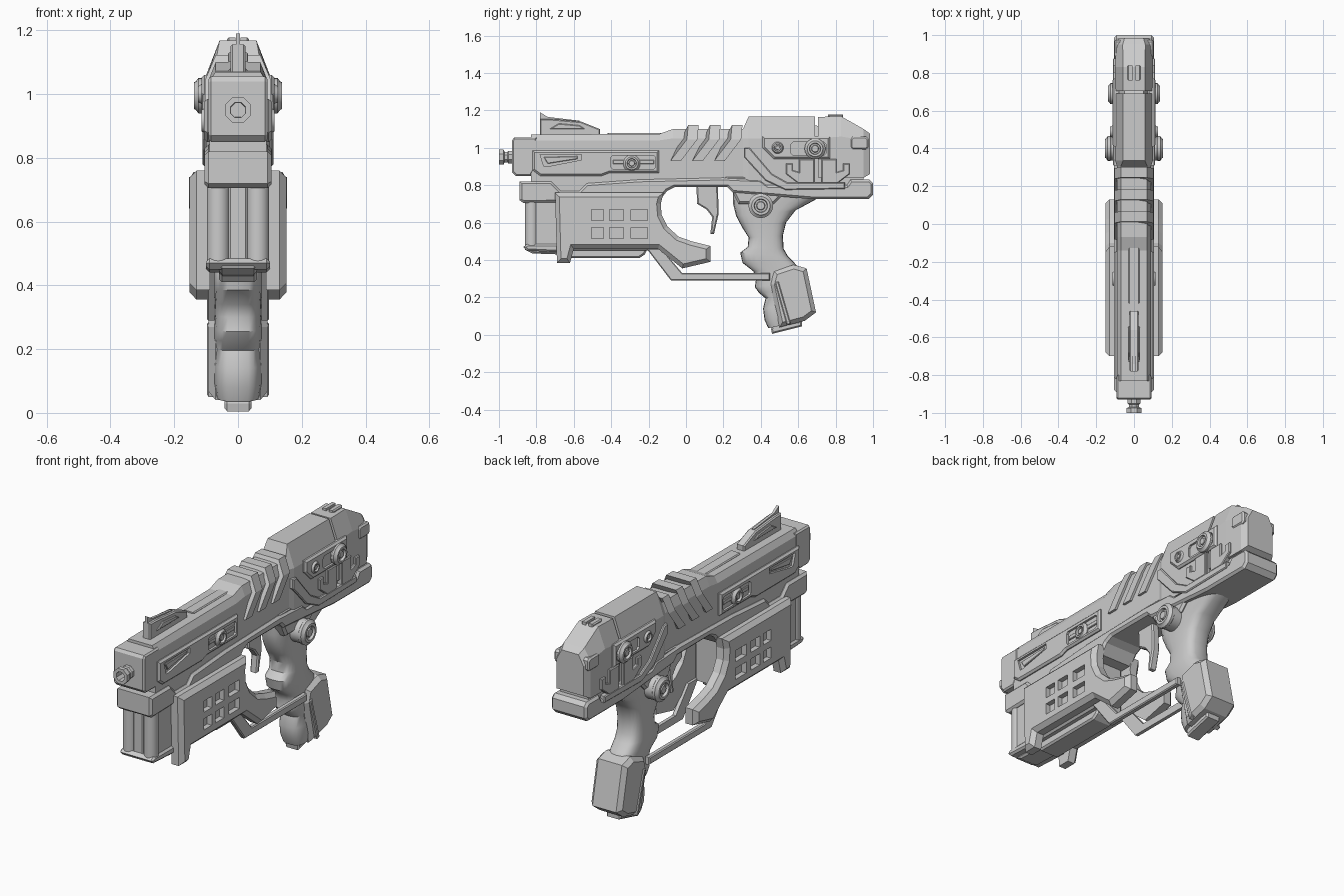
import bpy, bmesh
from math import cos, sin, pi, copysign


def finish(name, bm, mirror=False, smooth=False):
    bmesh.ops.recalc_face_normals(bm, faces=bm.faces[:])
    me = bpy.data.meshes.new(name)
    bm.to_mesh(me)
    bm.free()
    ob = bpy.data.objects.new(name, me)
    bpy.context.collection.objects.link(ob)
    if smooth:
        bpy.ops.object.select_all(action='DESELECT')
        ob.select_set(True)
        bpy.context.view_layer.objects.active = ob
        bpy.ops.object.shade_smooth_by_angle(angle=0.6)
    if mirror:
        ob.modifiers.new("Mirror", 'MIRROR').use_mirror_merge = False
    return ob


def skin(bm, rings):
    vs = [[bm.verts.new(p) for p in r] for r in rings]
    n = len(vs[0])
    for a, b in zip(vs, vs[1:]):
        for i in range(n):
            bm.faces.new((a[i], a[(i + 1) % n], b[(i + 1) % n], b[i]))
    bm.faces.new(vs[0][::-1])
    bm.faces.new(vs[-1])


def loft(name, rings, mirror=False, smooth=False):
    bm = bmesh.new()
    skin(bm, rings)
    return finish(name, bm, mirror, smooth)


def prism(name, pts, x1, bevel=0.008, x0=None):
    """Side profile (y, z) extruded across x, cap edges chamfered; x0 given = mirrored pair."""
    pair = x0 is not None
    a = x0 if pair else -x1
    bm = bmesh.new()
    skin(bm, [[(x, y, z) for y, z in pts] for x in (a, x1)])
    bmesh.ops.recalc_face_normals(bm, faces=bm.faces[:])
    caps = (x1,) if pair else (a, x1)
    edges = [e for e in bm.edges if any(all(abs(v.co.x - c) < 1e-4 for v in e.verts) for c in caps)]
    if bevel:
        bmesh.ops.bevel(bm, geom=edges, offset=bevel, segments=1, affect='EDGES', clamp_overlap=True)
    return finish(name, bm, pair)


def rect(y0, y1, z0, z1, c=0.0):
    if not c:
        return [(y0, z0), (y1, z0), (y1, z1), (y0, z1)]
    return [(y0 + c, z0), (y1 - c, z0), (y1, z0 + c), (y1, z1 - c),
            (y1 - c, z1), (y0 + c, z1), (y0, z1 - c), (y0, z0 + c)]


def pockets(target, profiles, depth_x):
    """Sink pockets into both sides of target, down to x = depth_x."""
    bm = bmesh.new()
    for pts in profiles:
        for s in (-1, 1):
            skin(bm, [[(s * x, y, z) for y, z in pts] for x in (depth_x, 0.3)])
    cut = finish(target.name + "_cutter", bm)
    cut.hide_render = True
    cut.hide_set(True)
    m = target.modifiers.new("Pockets", 'BOOLEAN')
    m.operation, m.object, m.solver = 'DIFFERENCE', cut, 'EXACT'


def knob(name, y, z, r, x):
    prof = [(.07, r * .95), (x * .8, r * .95), (x * .82, r), (x - .014, r), (x - .006, r * .8), (x, r * .75),
            (x, r * .55), (x - .014, r * .5), (x - .014, r * .36), (x - .004, r * .3)]
    loft(name, [[(px, y + pr * cos(i * pi / 10), z + pr * sin(i * pi / 10)) for i in range(20)]
                for px, pr in prof], True, True)


def housing(name, secs):
    """Loft along y of a box section with chamfered top: (y, half_w, z0, z1, top_half_w, z2)."""
    return loft(name, [[(-w, y, z0), (w, y, z0), (w, y, z1), (t, y, z2), (-t, y, z2), (-w, y, z1)]
                       for y, w, z0, z1, t, z2 in secs])


# upper slide and front block
housing("slide", [(-.83, .09, .76, 1.04, .07, 1.07), (-.14, .09, .76, 1.04, .07, 1.075),
                  (-.07, .09, .80, 1.05, .07, 1.1), (.34, .09, .80, 1.05, .07, 1.1)])
prism("front_block", [(-.93, .87), (-.91, .85), (-.83, .85), (-.8, .9), (-.8, 1.055), (-.92, 1.055), (-.93, 1.04)], .092)
prism("top_rib", rect(-.42, .0, 1.06, 1.08), .03, .005)

# barrel with faceted bore
barrel = [(-.8, .036), (-.95, .036), (-.955, .03), (-.97, .03), (-.975, .044), (-1, .044), (-1, .026), (-.93, .024)]
loft("barrel", [[(r * cos((i + .5) * pi / 4), y, .95 + r * sin((i + .5) * pi / 4)) for i in range(8)] for y, r in barrel])

# front sight
prism("sight_base", [(-.78, 1.06), (-.46, 1.06), (-.46, 1.1), (-.56, 1.14), (-.73, 1.155), (-.78, 1.155)], .024, .006)
prism("sight_blade", [(-.78, 1.14), (-.57, 1.135), (-.57, 1.145), (-.74, 1.165), (-.78, 1.19)], .007, 0)
prism("sight_side_rib", [(-.73, 1.1), (-.54, 1.1), (-.57, 1.12), (-.68, 1.13)], .032, .004, .02)

# front side panels with slots
panel = prism("front_side_panel", [(-.82, .985), (-.145, .985), (-.145, .865), (-.41, .865), (-.45, .85),
                                   (-.78, .85), (-.82, .88)], .106, .01, .08)
pockets(panel, [[(-.78, .965), (-.56, .965), (-.56, .935), (-.74, .9), (-.76, .9)],
                rect(-.4, -.165, .885, .96, .01)], .094)
prism("front_panel_bar", [(-.76, .95), (-.58, .955), (-.58, .94), (-.74, .915)], .101, .003, .085)
prism("front_panel_strip", rect(-.39, -.17, .912, .935), .101, .003, .085)

# three slanted grip ribs wrapping over the slide
half = [(.103, -.083, .93), (.103, .005, 1.045), (.07, .012, 1.122)]
for k in range(3):
    path = half + [(-x, y, z) for x, y, z in half[::-1]]
    loft(f"slide_rib_{k + 1}", [[(x, y + k * .117 + d, z) for x, y, z in path] for d in (0, .056)])

# rear housing and end cap
housing("rear_housing", [(.305, .09, .8, 1.05, .07, 1.1), (.335, .1, .8, 1.05, .058, 1.168), (.69, .1, .8, 1.05, .058, 1.168)])
housing("rear_core", [(.6, .085, .8, 1.04, .05, 1.145), (.95, .085, .8, 1.0, .05, 1.05)])
housing("rear_cap", [(.705, .1, .84, 1.05, .058, 1.165), (.83, .1, .84, 1.06, .058, 1.168),
                     (.95, .098, .84, 1.04, .06, 1.1), (.985, .08, .86, 1.02, .05, 1.075)])
prism("rear_cap_latch", rect(.88, .975, .99, 1.06, .012), .104, .008)
prism("rear_sight_notch", rect(.76, .84, 1.15, 1.178), .035, .006, .008)

# rear side details
rear_panel = prism("rear_side_panel", [(.41, 1.06), (.77, 1.06), (.77, .94), (.47, .94), (.41, 1.0)], .115, .01, .08)
pockets(rear_panel, [rect(.56, .75, .96, 1.03, .012)], .104)
prism("rear_diagonal_rail", [(.31, 1.0), (.34, 1.0), (.46, .86), (.54, .815), (.85, .815), (.85, .78),
                             (.53, .775), (.425, .825), (.31, .95)], .112, .005, .08)
bracket = [(.605, .94), (.685, .94), (.685, .81), (.6, .81), (.535, .86), (.535, .915), (.57, .915), (.57, .88), (.605, .87)]
prism("rear_bracket_front", bracket, .112, .004, .08)
prism("rear_bracket_back", [(1.41 - y, z) for y, z in bracket], .112, .004, .08)

# lower frame
prism("lower_frame", [(-.89, .82), (-.72, .82), (-.67, .77), (-.57, .77), (-.53, .81), (-.25, .83), (.2, .84),
                      (.4, .83), (.44, .8), (.86, .8), (.88, .83), (.98, .83), (1, .81), (1, .75), (.975, .725),
                      (.68, .725), (.5, .74), (.25, .76), (.22, .79), (-.06, .79), (-.1, .77), (-.14, .72),
                      (-.87, .705), (-.89, .72)], .105, .012)
prism("frame_boss", [(.2, .85), (.41, .85), (.44, .79), (.52, .75), (.47, .70), (.28, .70), (.24, .78)], .095, .012)

# fore shell: two side plates, each with six windows
shell = prism("fore_shell", [(-.70, .76), (-.12, .76), (-.135, .70), (-.13, .64), (-.10, .58), (-.04, .525), (.03, .5),
                             (.13, .475), (.13, .39), (-.02, .355), (-.15, .46), (-.60, .46), (-.62, .385), (-.69, .385)],
              .152, .022, .088)
pockets(shell, [rect(y0, y1, z0, z1) for y0, y1 in ((-.505, -.44), (-.41, -.335), (-.295, -.205))
                for z0, z1 in ((.515, .575), (.61, .67))], .125)

# front magazine tubes, base and keel
prism("magazine_core", rect(-.83, -.2, .45, .73), .09, .01)
for s, side in ((-1, "left"), (1, "right")):
    loft(f"magazine_tube_{side}", [[(s * .062 + .036 * cos(i * pi / 10), -.825 + .036 * sin(i * pi / 10), z)
                                    for i in range(20)] for z in (.47, .73)], smooth=True)
prism("magazine_spine", rect(-.85, -.8, .47, .72), .03, .006)
prism("magazine_base", [(-.87, .47), (-.85, .485), (-.65, .485), (-.65, .44), (-.85, .45)], .1, .01)
prism("keel", [(-.86, .455), (-.82, .435), (-.68, .43), (-.66, .41), (-.25, .41), (-.22, .43), (-.2, .47), (-.86, .47)], .06, .015)

# trigger and paired guard bars
prism("trigger", [(.055, .8), (.17, .8), (.175, .65), (.15, .54), (.13, .54), (.14, .63), (.11, .67), (.06, .7)], .022, .007)
prism("guard_bar", [(-.21, .46), (-.13, .46), (-.02, .33), (.45, .33), (.45, .29), (-.08, .29)], .098, .005, .074)

# contoured grip: (y_front, z_front, y_back, z_back, half width)
stations = [(.25, .78, .74, .75, .08), (.252, .7, .66, .705, .078), (.268, .635, .585, .665, .076),
            (.3, .575, .535, .60, .074), (.335, .52, .518, .53, .073), (.33, .47, .522, .46, .074),
            (.29, .44, .545, .42, .076), (.302, .385, .58, .385, .075), (.36, .34, .6, .36, .072),
            (.375, .3, .61, .33, .072), (.368, .255, .62, .29, .075), (.39, .225, .63, .25, .075),
            (.425, .195, .64, .22, .072), (.412, .14, .65, .17, .075), (.42, .08, .655, .12, .075), (.44, .035, .64, .08, .068)]
rings = []
for yf, zf, yb, zb, w in stations:
    ring = []
    for i in range(24):
        c, s = cos(i * pi / 12), sin(i * pi / 12)
        t = .5 + .5 * copysign(abs(c) ** .7, c)
        ring.append((w * copysign(abs(s) ** .6, s), yf + (yb - yf) * t, zf + (zb - zf) * t))
    rings.append(ring)
loft("grip", rings, smooth=True)
prism("grip_heel", [(.45, .27), (.47, .34), (.575, .375), (.645, .355), (.695, .12), (.635, .075), (.5, .04)], .092, .022)
prism("grip_side_rib", [(.475, .28), (.495, .285), (.56, .06), (.54, .05)], .097, .005, .05)
prism("grip_base_plate", [(.455, .03), (.46, .005), (.62, .045), (.62, .075), (.46, .05)], .042, .008)

# round knobs on both sides
knob("pivot_knob", .4, .69, .066, .153)
knob("rear_large_knob", .69, .995, .056, .138)
knob("rear_small_knob", .49, 1.0, .034, .126)
knob("front_knob", -.29, .917, .046, .114)
